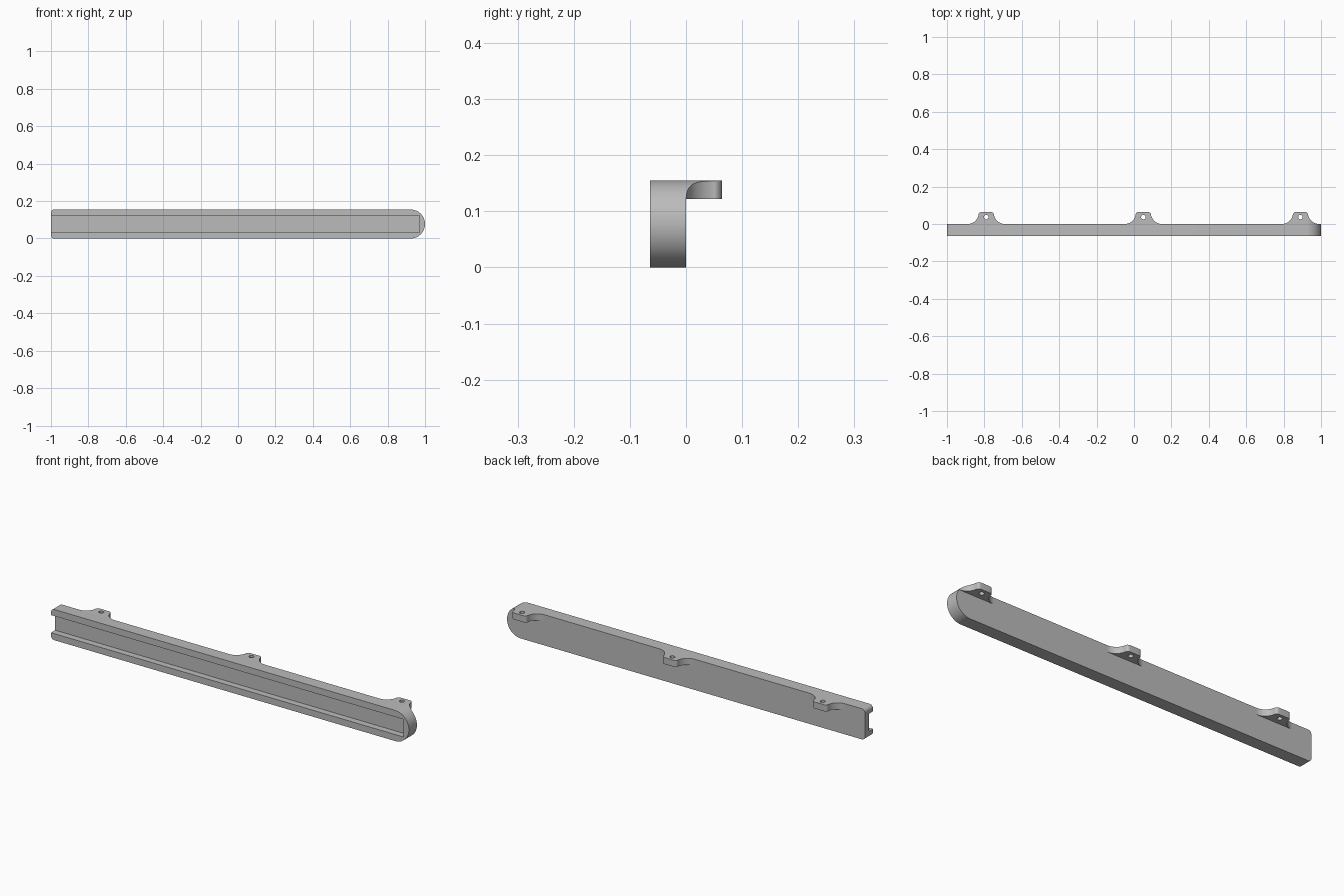
import bpy
import bmesh
from math import sin, cos, radians
from mathutils import Vector

old = bpy.data.objects.get("Cube")
if old:
    bpy.data.objects.remove(old, do_unlink=True)

HEIGHT = 0.155
DEPTH = 0.064
LIP = 0.033
END_R = HEIGHT / 2
CORNER_R = 0.018

grey = bpy.data.materials.new("plain grey")
grey.use_nodes = True
GREY = (0.5, 0.5, 0.5, 1)
grey.diffuse_color = GREY
grey.node_tree.nodes["Principled BSDF"].inputs["Base Color"].default_value = GREY


def arc(cx, cy, r, start, end, steps):
    angles = [radians(start + (end - start) * i / steps) for i in range(steps + 1)]
    return [(cx + r * cos(a), cy + r * sin(a)) for a in angles]


def prism(name, outline, place, direction):
    """Extrude a flat outline along a direction into a solid object."""
    bm = bmesh.new()
    face = bm.faces.new([bm.verts.new(place(*p)) for p in outline])
    ext = bmesh.ops.extrude_face_region(bm, geom=[face], use_keep_orig=True)
    verts = [v for v in ext["geom"] if isinstance(v, bmesh.types.BMVert)]
    bmesh.ops.translate(bm, verts=verts, vec=Vector(direction))
    bmesh.ops.recalc_face_normals(bm, faces=bm.faces)
    mesh = bpy.data.meshes.new(name)
    bm.to_mesh(mesh)
    bm.free()
    mesh.materials.append(grey)
    obj = bpy.data.objects.new(name, mesh)
    bpy.context.collection.objects.link(obj)
    return obj


def combine(obj, tool, operation):
    """Apply a boolean and discard its tool."""
    mod = obj.modifiers.new("cut", "BOOLEAN")
    mod.operation = operation
    mod.solver = "EXACT"
    mod.object = tool
    bpy.context.view_layer.update()
    graph = bpy.context.evaluated_depsgraph_get()
    mesh = bpy.data.meshes.new_from_object(obj.evaluated_get(graph))
    obj.modifiers.clear()
    obj.data = mesh
    bpy.data.objects.remove(tool, do_unlink=True)


# Long rail: half-round right end, small rounded corners on the left
left = -1 + CORNER_R
rail_outline = (
    arc(1 - END_R, END_R, END_R, -90, 90, 40)
    + arc(left, HEIGHT - CORNER_R, CORNER_R, 90, 180, 8)
    + arc(left, CORNER_R, CORNER_R, 180, 270, 8)
)
rail = prism("rail", rail_outline, lambda x, z: (x, -DEPTH, z), (0, DEPTH, 0))

# Front channel, open at the left end
channel = [(-1.1, LIP), (0.97, LIP), (0.97, HEIGHT - LIP), (-1.1, HEIGHT - LIP)]
cutter = prism("channel_cutter", channel, lambda x, z: (x, -DEPTH - 0.05, z), (0, 0.083, 0))
combine(rail, cutter, "DIFFERENCE")
parts = [rail]

# Mounting tabs with flared bases and screw holes
flare = arc(0.1, 0.06, 0.06, 270, 190, 14)
crown = arc(0.025, 0.047, 0.017, 10, 90, 10)
half = flare + crown[1:]
tab_outline = half + [(-x, y) for x, y in reversed(half)]
tabs = {"left_tab": 0.89, "middle_tab": 0.05, "right_tab": -0.79}
for name, cx in tabs.items():
    tab = prism(name, tab_outline,
                lambda x, y: (x + cx, y, HEIGHT - LIP), (0, 0, LIP))
    hole = prism("hole_cutter", arc(cx, 0.037, 0.012, 0, 345, 23),
                 lambda x, y: (x, y, 0), (0, 0, 0.3))
    combine(tab, hole, "DIFFERENCE")
    # The end tab follows the rounded end of the rail
    if cx > 0.8:
        trim = prism("trim_cutter", rail_outline,
                     lambda x, z: (x, -0.1, z), (0, 0.3, 0))
        combine(tab, trim, "INTERSECT")
    parts.append(tab)

# Smooth curved walls, sharp edges kept
bpy.ops.object.select_all(action="DESELECT")
for obj in parts:
    obj.select_set(True)
bpy.context.view_layer.objects.active = rail
bpy.ops.object.shade_smooth_by_angle(angle=radians(30))
